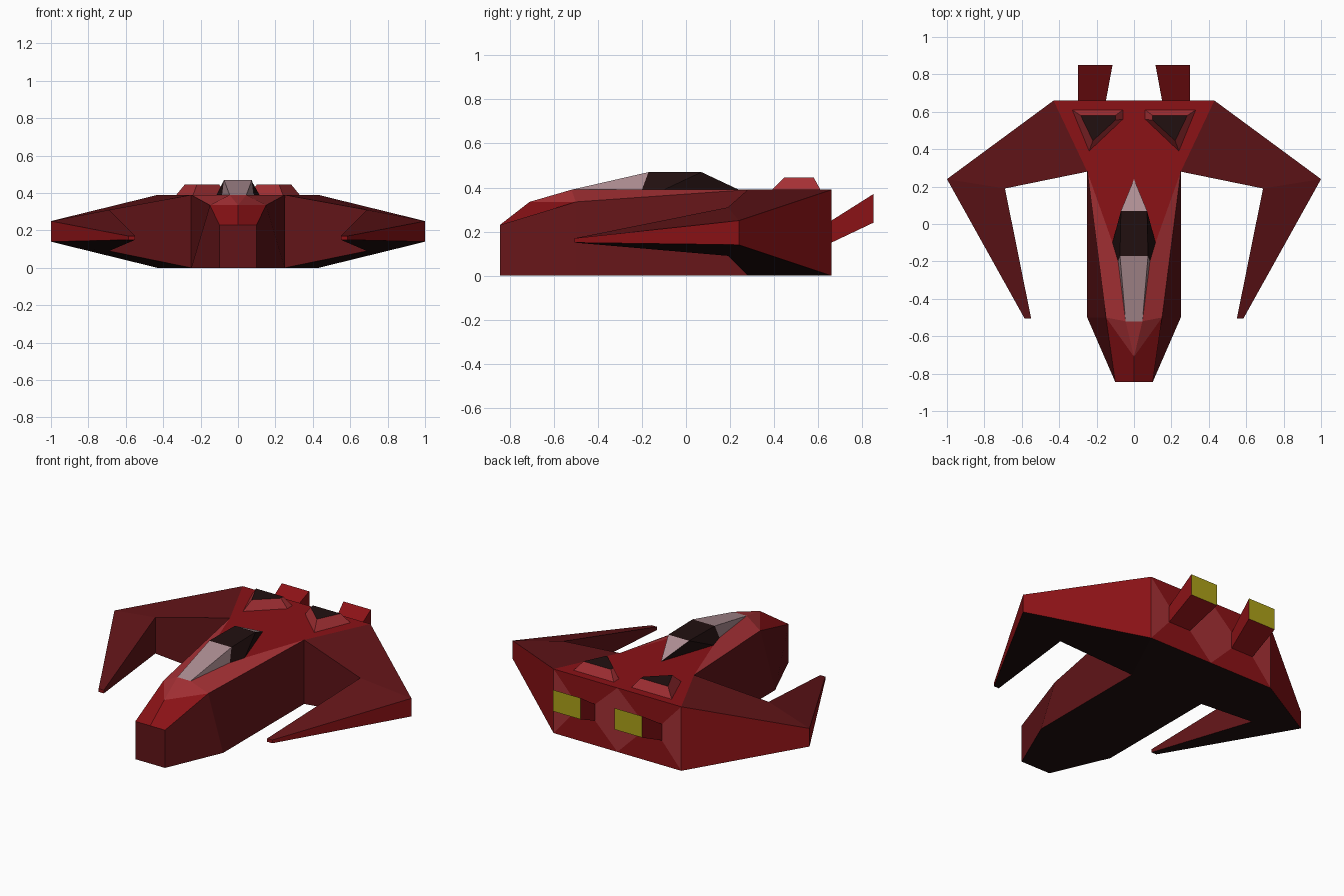
import bpy, bmesh

if "Cube" in bpy.data.objects:
    bpy.data.objects.remove(bpy.data.objects["Cube"])

# Materials
COLORS = {
    "deck_red": (0.26, 0.006, 0.008, 1), "dark_red": (0.12, 0.007, 0.009, 1),
    "light_red": (0.38, 0.03, 0.035, 1), "black": (0.015, 0.005, 0.005, 1),
    "glass": (0.42, 0.27, 0.29, 1), "yellow": (0.42, 0.36, 0.01, 1),
}
MATS = {}
for key, col in COLORS.items():
    MATS[key] = bpy.data.materials.new(key)
    MATS[key].diffuse_color = col


def mirrored_part(name, pts, faces):
    """Build the right half from named points and reflect it across x = 0."""
    bm = bmesh.new()
    used = list(dict.fromkeys(m for m, _ in faces))
    for side in (1, -1):
        vs = {k: bm.verts.new((side * x, y, z)) for k, (x, y, z) in pts.items()}
        for mat, loop in faces:
            f = bm.faces.new([vs[k] for k in loop.split()][::side])
            f.material_index = used.index(mat)
    bmesh.ops.remove_doubles(bm, verts=bm.verts, dist=0.0005)
    bmesh.ops.delete(bm, geom=[v for v in bm.verts if not v.link_faces], context='VERTS')
    bmesh.ops.recalc_face_normals(bm, faces=bm.faces)
    me = bpy.data.meshes.new(name)
    bm.to_mesh(me)
    bm.free()
    for m in used:
        me.materials.append(MATS[m])
    ob = bpy.data.objects.new(name, me)
    bpy.context.collection.objects.link(ob)
    return ob


# Shared corners: exhaust mouth and canopy base
mouth = {"m0": (.15, .66, .15), "m1": (.30, .66, .15),
         "m2": (.30, .66, .25), "m3": (.15, .66, .25)}
sill = {"c0": (0, -.52, .39), "c1": (.045, -.52, .39), "c2": (.085, -.2, .39),
        "c3": (.115, -.1, .39), "c4": (0, .24, .39)}

# Fuselage: tapered nose, sloped shoulders, flat deck and panelled stern
hull = {
    "nb0": (0, -.845, 0), "nb1": (.10, -.845, 0), "nt0": (0, -.845, .23), "nt1": (.10, -.845, .23),
    "sb": (.25, -.5, 0), "st": (.15, -.5, .335), "brow": (0, -.71, .335),
    "wb": (.25, .28, 0), "wt": (.25, .28, .39),
    "rb": (.43, .66, 0), "rt": (.43, .66, .39), "rb0": (0, .66, 0), "rt0": (0, .66, .39),
    **mouth, **sill,
}
mirrored_part("fuselage", hull, [
    ("dark_red", "nb0 nb1 nt1 nt0"),
    ("dark_red", "nb1 sb st nt1"),
    ("dark_red", "sb wb wt st"),
    ("dark_red", "wb rb rt wt"),
    ("deck_red", "nt0 nt1 st brow"),
    ("light_red", "brow st c1"),
    ("light_red", "brow c1 c0"),
    ("light_red", "st wt c3 c2 c1"),
    ("deck_red", "wt rt rt0 c4 c3"),
    ("deck_red", "c0 c1 c2 c3 c4"),
    ("black", "nb0 rb0 rb wb sb nb1"),
    ("light_red", "rb0 rt0 m3 m0"),
    ("light_red", "rb m1 m2 rt"),
    ("deck_red", "rt0 rt m2 m3"),
    ("deck_red", "rb0 m0 m1 rb"),
    ("deck_red", "m0 m3 m2 m1"),
])

# Wings: root panel sweeping into a forward-pointing blade
wing = {
    "wb": hull["wb"], "wt": hull["wt"], "rb": hull["rb"], "rt": hull["rt"],
    "ob": (1, .24, .14), "ot": (1, .24, .25),
    "ib": (.69, .19, .09), "it": (.69, .19, .31),
    "tb0": (.55, -.505, .15), "tt0": (.55, -.505, .17),
    "tb1": (.585, -.505, .15), "tt1": (.585, -.505, .17),
}
mirrored_part("wings", wing, [
    ("dark_red", "rt ot it wt"),
    ("dark_red", "ot tt1 tt0 it"),
    ("black", "rb wb ib ob"),
    ("black", "ob ib tb0 tb1"),
    ("deck_red", "rb ob ot rt"),
    ("deck_red", "ob tb1 tt1 ot"),
    ("deck_red", "tb1 tb0 tt0 tt1"),
    ("dark_red", "tb0 ib it tt0"),
    ("dark_red", "ib wb wt it"),
])

# Canopy: pale windscreen, dark roof and pointed tail glass
mirrored_part("canopy", {
    **sill, "f0": (0, -.17, .47), "f1": (.075, -.17, .47),
    "r0": (0, .07, .47), "r1": (.07, .07, .47),
}, [
    ("glass", "c0 c1 f1 f0"),
    ("glass", "c1 c2 f1"),
    ("black", "c2 c3 r1 f1"),
    ("black", "f0 f1 r1 r0"),
    ("black", "c3 c4 r1"),
    ("glass", "r1 c4 r0"),
])

# Deck intakes: low wedge frames with dark tops
mirrored_part("deck_intakes", {
    "a0": (.33, .61, .39), "b0": (.06, .61, .39), "d0": (.06, .56, .39), "e0": (.24, .39, .39),
    "a1": (.285, .58, .445), "b1": (.10, .58, .445), "d1": (.10, .555, .445), "e1": (.22, .445, .445),
}, [("light_red", f"{p}0 {q}0 {q}1 {p}1") for p, q in ("ab", "bd", "de", "ea")]
    + [("black", "a1 b1 d1 e1")])

# Exhausts: flared ducts angled up and back, yellow at the ends
mirrored_part("exhausts", {
    **mouth, "e0": (.115, .85, .24), "e1": (.30, .85, .24),
    "e2": (.30, .85, .37), "e3": (.115, .85, .37),
}, [("deck_red", f"m{i} m{(i + 1) % 4} e{(i + 1) % 4} e{i}") for i in range(4)]
    + [("yellow", "e0 e1 e2 e3")])

for m in bpy.data.materials:
    if m.users and not m.is_grease_pencil:
        m.use_nodes = True
        m.node_tree.nodes["Principled BSDF"].inputs["Base Color"].default_value = m.diffuse_color
